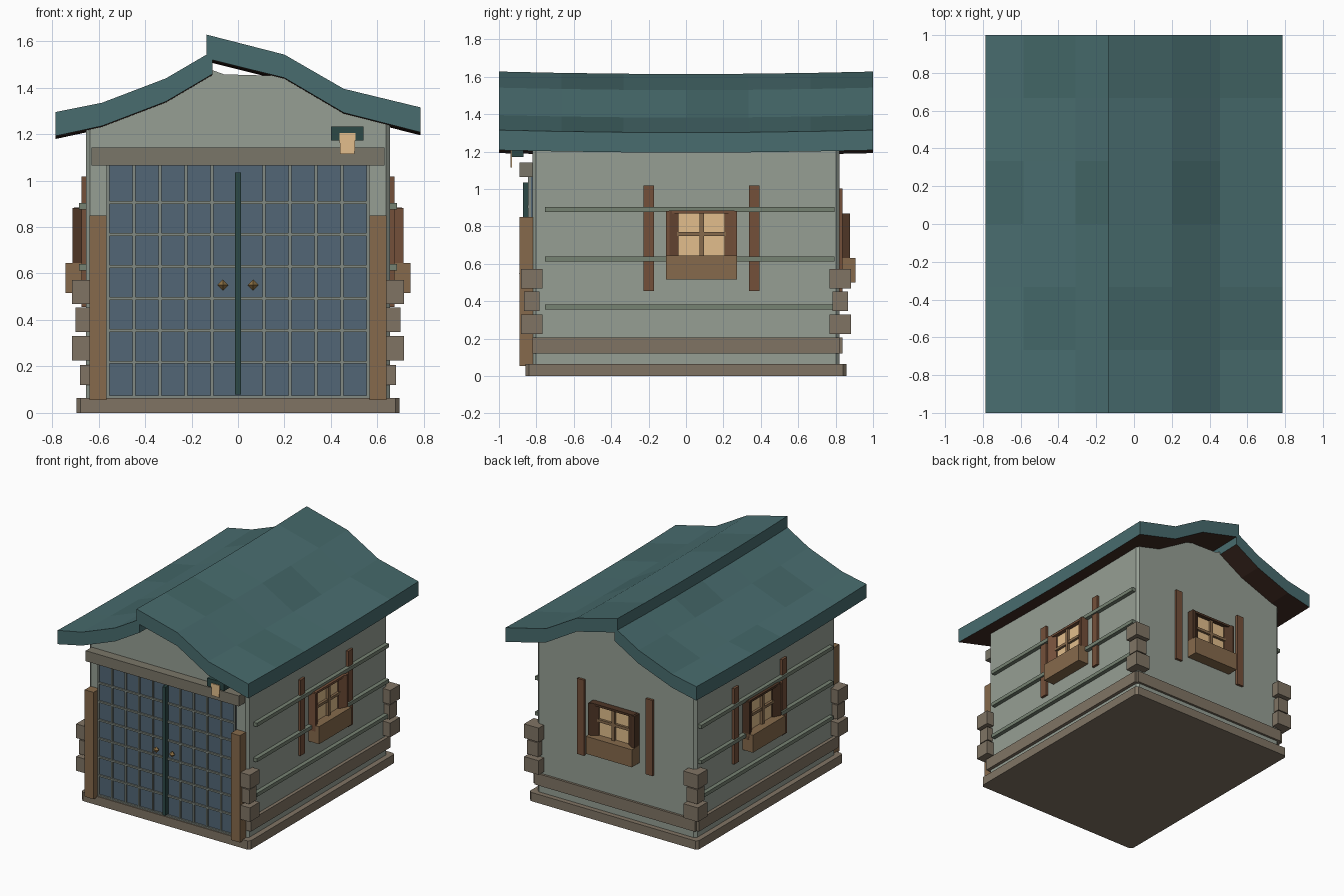
import bpy, bmesh, math
from mathutils import Vector

if "Cube" in bpy.data.objects:
    bpy.data.objects.remove(bpy.data.objects["Cube"])


def material(name, r, g, b):
    lin = [((c / 255 + 0.055) / 1.055) ** 2.4 for c in (r, g, b)]
    m = bpy.data.materials.new(name)
    m.diffuse_color = (*lin, 1)
    m.use_nodes = True
    m.node_tree.nodes["Principled BSDF"].inputs["Base Color"].default_value = m.diffuse_color
    return m


WALL = material("wall_plaster", 150, 159, 148)
STONE = material("stone_trim", 128, 116, 100)
TRIM = material("grey_trim", 122, 118, 104)
WOOD = material("post_wood", 134, 106, 76)
SHUT = material("shutter_wood", 116, 80, 58)
DARK = material("dark_wood", 78, 54, 38)
ROOF = material("roof_teal", 72, 108, 110)
ROOF2 = material("roof_teal_dark", 67, 102, 103)
UNDER = material("roof_underside", 62, 42, 34)
BLUE = material("door_blue", 82, 102, 118)
RAIL = material("rail_green", 118, 130, 114)
BAR = material("door_bar", 130, 138, 130)
TEAL = material("dark_teal", 44, 72, 70)
GLOW = material("warm_glass", 226, 190, 140)
METAL = material("brass", 140, 112, 68)


def finish(bm, name, *mats):
    bmesh.ops.recalc_face_normals(bm, faces=bm.faces)
    me = bpy.data.meshes.new(name)
    bm.to_mesh(me)
    bm.free()
    for m in mats:
        me.materials.append(m)
    ob = bpy.data.objects.new(name, me)
    bpy.context.collection.objects.link(ob)
    return ob


def same(p):
    return p


def add_prism(bm, pts, lo, hi, place):
    """Extrude a closed XY outline from z=lo to z=hi; place() maps every point."""
    a = [bm.verts.new(place((x, y, lo))) for x, y in pts]
    b = [bm.verts.new(place((x, y, hi))) for x, y in pts]
    bm.faces.new(a)
    bm.faces.new(b)
    n = len(pts)
    for i in range(n):
        j = (i + 1) % n
        bm.faces.new((a[i], a[j], b[j], b[i]))


def boxes(name, ranges, mat, place=same):
    bm = bmesh.new()
    for x0, x1, y0, y1, z0, z1 in ranges:
        add_prism(bm, [(x0, y0), (x1, y0), (x1, y1), (x0, y1)], z0, z1, place)
    return finish(bm, name, mat)


def bevel_upright(bm, width):
    edges = [e for e in bm.edges
             if abs((e.verts[0].co - e.verts[1].co).normalized().z) > 0.99]
    bmesh.ops.bevel(bm, geom=edges, offset=width, offset_type='WIDTH',
                    segments=1, affect='EDGES')


# Stone base with cut corners
bm = bmesh.new()
add_prism(bm, [(-.695, -.857), (.695, -.857), (.695, .857), (-.695, .857)], 0, .065, same)
bevel_upright(bm, .035)
finish(bm, "base", STONE)

# Walls with crooked gable, upright corners chamfered
gable = [(-.655, .05), (.655, .05), (.655, 1.245), (.46, 1.30), (.2, 1.45), (-.06, 1.457),
         (-.11, 1.475), (-.31, 1.35), (-.585, 1.245), (-.655, 1.225)]
bm = bmesh.new()
add_prism(bm, gable, -.82, .82, lambda p: (p[0], p[2], p[1]))
bevel_upright(bm, .036)
finish(bm, "walls", WALL)


# Roof slabs: top and bottom profiles swept along y with a slight sag
def roof_slab(name, top, bottom, shift):
    bm = bmesh.new()
    n = len(top)
    rows = []
    for j in range(7):
        y = -1 + j / 3
        sag = .013 * (1 - y * y)
        rows.append([bm.verts.new((x, y, z - sag)) for x, z in top + bottom[::-1]])
    for j in range(6):
        for i in range(2 * n):
            k = (i + 1) % (2 * n)
            f = bm.faces.new((rows[j][i], rows[j][k], rows[j + 1][k], rows[j + 1][i]))
            if i < n - 1:
                f.material_index = 1 if (2 * i + j + shift) % 4 == 0 else 0
            elif n <= i < 2 * n - 1:
                f.material_index = 2
    for r in (rows[0], rows[-1]):
        for i in range(n - 1):
            bm.faces.new((r[i], r[i + 1], r[2 * n - 2 - i], r[2 * n - 1 - i]))
    finish(bm, name, ROOF, ROOF2, UNDER)


roof_slab("roof_left", [(-.785, 1.295), (-.585, 1.335), (-.31, 1.44), (-.11, 1.557)],
          [(-.785, 1.192), (-.585, 1.235), (-.31, 1.34), (-.11, 1.458)], 1)
roof_slab("roof_right", [(-.135, 1.628), (.2, 1.542), (.455, 1.395), (.785, 1.315)],
          [(-.135, 1.525), (.2, 1.442), (.455, 1.292), (.785, 1.208)], 3)

# Double door: panel, glazing bars, centre strip, knobs
boxes("door_panel", [(-.56, .56, -.835, -.81, .065, 1.066)], BLUE)
bars = [(x - .006, x + .006, -.845, -.83, .065, 1.066)
        for x in (i * .112 for i in range(-5, 6)) if abs(x) > .01]
bars += [(-.56, .56, -.848, -.83, z - .006, z + .006)
         for z in (.08 + i * .1375 for i in range(1, 7))]
bars.append((-.56, .56, -.848, -.83, .062, .075))
boxes("door_bars", bars, BAR)
boxes("door_centre_strip", [(-.012, .012, -.872, -.83, .08, 1.035)], TEAL)
bm = bmesh.new()
for x in (-.065, .065):
    ret = bmesh.ops.create_uvsphere(bm, u_segments=4, v_segments=2, radius=.024)
    bmesh.ops.translate(bm, verts=ret["verts"], vec=(x, -.868, .55))
finish(bm, "door_knobs", METAL)

# Door posts and lintel
boxes("door_posts", [(s * .602 - .037, s * .602 + .037, -.89, -.81, .055, .85) for s in (-1, 1)], WOOD)
boxes("lintel", [(-.63, .63, -.89, -.80, 1.065, 1.143)], TRIM)

# Hanging lamp
boxes("lamp_bracket", [(.40, .54, -.933, -.868, 1.172, 1.232)], TEAL)
bm = bmesh.new()
add_prism(bm, [(.436, 1.205), (.506, 1.205), (.502, 1.115), (.44, 1.115)], -.939, -.931,
          lambda p: (p[0], p[2], p[1]))
finish(bm, "lamp_glass", GLOW)

# Corner stones, middle one smaller
stones = []
for sx in (-1, 1):
    for sy in (-1, 1):
        for z, h in ((.225, .06), (.348, .045), (.468, .06)):
            cx, cy = sx * .655, sy * .825
            stones.append((cx - h, cx + h, cy - h + .003, cy + h - .003, z, z + .105))
boxes("corner_stones", stones, STONE)

# Low boards around sides and back
boxes("skirting_boards", [(.64, .68, -.82, .82, .12, .207), (-.68, -.64, -.82, .82, .12, .207),
                          (-.66, .66, .80, .837, .12, .207)], STONE)

# Side rails
boxes("side_rails", [(min(s * .64, s * .685), max(s * .64, s * .685), -.755, .795, z, z + .027)
                     for s in (-1, 1) for z in (.355, .613, .876)], RAIL)


# Windows: local x runs along the wall, local y points outward
def window(label, place):
    boxes(label + "_shutters", [(s * .282 - .028, s * .282 + .028, -.01, .018, .455, 1.018)
                                for s in (-1, 1)], SHUT, place)
    boxes(label + "_planter", [(-.19, .19, -.01, .087, .515, .645)], WOOD, place)
    boxes(label + "_glass", [(-.15, .15, -.01, .02, .62, .88)], GLOW, place)
    boxes(label + "_muntins", [(-.012, .012, 0, .04, .63, .88), (-.13, .13, 0, .038, .75, .77)],
          WOOD, place)
    bm = bmesh.new()
    for s in (-1, 1):
        add_prism(bm, [(s * .19, -.01), (s * .19, .058), (s * .172, .058), (s * .122, .03),
                       (s * .122, -.01)], .60, .882, place)
    add_prism(bm, [(-.175, -.01), (.175, -.01), (.175, .05), (-.175, .05)], .868, .884, place)
    finish(bm, label + "_frame", SHUT if label == "right_window" else DARK)


window("right_window", lambda p: (.655 + p[1], p[0] + .083, p[2]))
window("left_window", lambda p: (-.655 - p[1], p[0] + .083, p[2]))
window("back_window", lambda p: (p[0], .82 + p[1], p[2] - .014))
